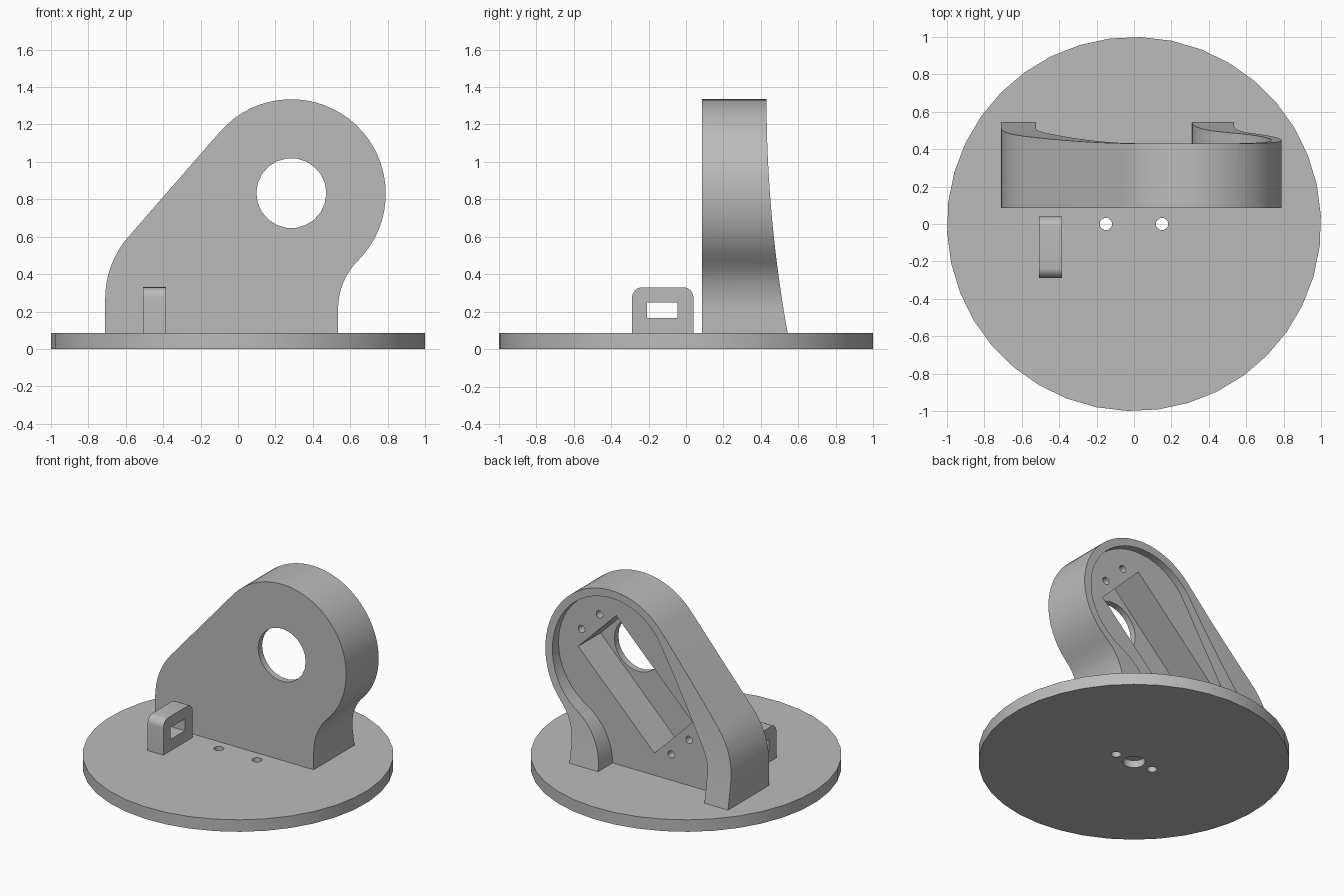
import bpy, bmesh
from math import sin, cos, radians

cube = bpy.data.objects.get("Cube")
if cube:
    bpy.data.objects.remove(cube, do_unlink=True)

grey = bpy.data.materials.new("plain_grey")
grey.use_nodes = True
colour = (0.5, 0.5, 0.5, 1)
grey.diffuse_color = colour
grey.node_tree.nodes["Principled BSDF"].inputs["Base Color"].default_value = colour

PLACE = {"x": lambda u, v, t: (t, u, v),
         "y": lambda u, v, t: (u, t, v),
         "z": lambda u, v, t: (u, v, t)}


def arc(cu, cv, r, start, end, steps):
    angles = [radians(start + (end - start) * i / steps) for i in range(steps + 1)]
    return [(cu + r * cos(a), cv + r * sin(a)) for a in angles]


def circle(cu, cv, r, sides, turn=0):
    return arc(cu, cv, r, turn, turn + 360, sides)[:-1]


def prism(name, outline, axis, near, far):
    """Extrude a flat outline along one axis."""
    bm = bmesh.new()
    ends = [[bm.verts.new(PLACE[axis](u, v, t)) for u, v in outline] for t in (near, far)]
    for loop in ends:
        bm.faces.new(loop)
    n = len(outline)
    for i in range(n):
        j = (i + 1) % n
        bm.faces.new((ends[0][i], ends[0][j], ends[1][j], ends[1][i]))
    bmesh.ops.recalc_face_normals(bm, faces=bm.faces)
    mesh = bpy.data.meshes.new(name)
    bm.to_mesh(mesh)
    bm.free()
    mesh.materials.append(grey)
    obj = bpy.data.objects.new(name, mesh)
    bpy.context.collection.objects.link(obj)
    return obj


def select(obj):
    bpy.ops.object.select_all(action="DESELECT")
    obj.select_set(True)
    bpy.context.view_layer.objects.active = obj


def cut(obj, outline, axis, near, far):
    """Subtract an extruded outline from a part."""
    cutter = prism("cutter", outline, axis, near, far)
    cutter.hide_render = True
    select(obj)
    mod = obj.modifiers.new("cut", "BOOLEAN")
    mod.operation, mod.solver, mod.object = "DIFFERENCE", "EXACT", cutter
    bpy.ops.object.modifier_apply(modifier=mod.name)
    bpy.data.objects.remove(cutter, do_unlink=True)


def finish(obj):
    select(obj)
    bpy.ops.object.shade_smooth_by_angle(angle=radians(30))


TOP = 0.085      # top of the base plate
FLOOR = 0.38     # back face of the bracket web

# Round base with two through holes and a blind recess underneath
base = prism("base_plate", circle(0, 0, 1, 38, 2.7), "z", 0, TOP)
for x in (-0.15, 0.15):
    cut(base, circle(x, 0, 0.033, 16), "z", -0.1, 0.2)
cut(base, circle(0, 0, 0.072, 20), "z", -0.1, 0.05)
finish(base)

# Leaning bracket body
outer = ([(-0.71, TOP)] + arc(-0.21, 0.27, 0.5, 180, 138.5, 8)
         + arc(0.285, 0.83, 0.505, 138.5, -45, 32)
         + arc(0.9, 0.215, 0.365, 135, 180, 8) + [(0.535, TOP)])
bracket = prism("bracket", outer, "y", 0.085, 0.6)

# Swept back edge, deeper towards the foot
heights = [0.05 + 0.0803 * i for i in range(17)]
sweep = [(0.43 + 0.113 * max(0, (1.335 - z) / 1.25) ** 2, z) for z in heights]
cut(bracket, sweep + [(0.43, 1.6), (1, 1.6), (1, 0.05)], "x", -1, 1)

# Shallow rear pocket that leaves a raised rim and two feet
inner = ([(-0.525, 0.05)] + arc(-0.21, 0.27, 0.315, 180, 149, 6)
         + arc(0.285, 0.83, 0.45, 149, -59.4, 32)
         + arc(0.725, 0.085, 0.415, 120.6, 180, 8) + [(0.31, 0.05)])
cut(bracket, inner, "y", FLOOR, 1)


# Diagonal slot with a pair of screw holes at each end
def diagonal(u, v):
    s = cos(radians(45))
    return 0.132 + (u - v) * s, 0.69 + (u + v) * s


slot = [diagonal(u, v) for u, v in ((-0.423, -0.211), (0.423, -0.211),
                                    (0.423, 0.211), (-0.423, 0.211))]
cut(bracket, slot, "y", 0.13, 1)
for u in (-0.497, 0.497):
    for v in (-0.1, 0.1):
        cut(bracket, circle(*diagonal(u, v), 0.026, 14), "y", 0.2, 1)

# Round window through the front wall
cut(bracket, circle(0.285, 0.833, 0.187, 22), "y", 0, 0.3)
finish(bracket)

# Small strap loop with rounded top corners
loop_outline = ([(0.04, TOP)] + arc(-0.015, 0.275, 0.055, 0, 90, 6)
                + arc(-0.233, 0.275, 0.055, 90, 180, 6) + [(-0.288, TOP)])
loop = prism("strap_loop", loop_outline, "x", -0.508, -0.385)
cut(loop, [(-0.208, 0.165), (-0.045, 0.165), (-0.045, 0.25), (-0.208, 0.25)], "x", -1, 0)
finish(loop)
